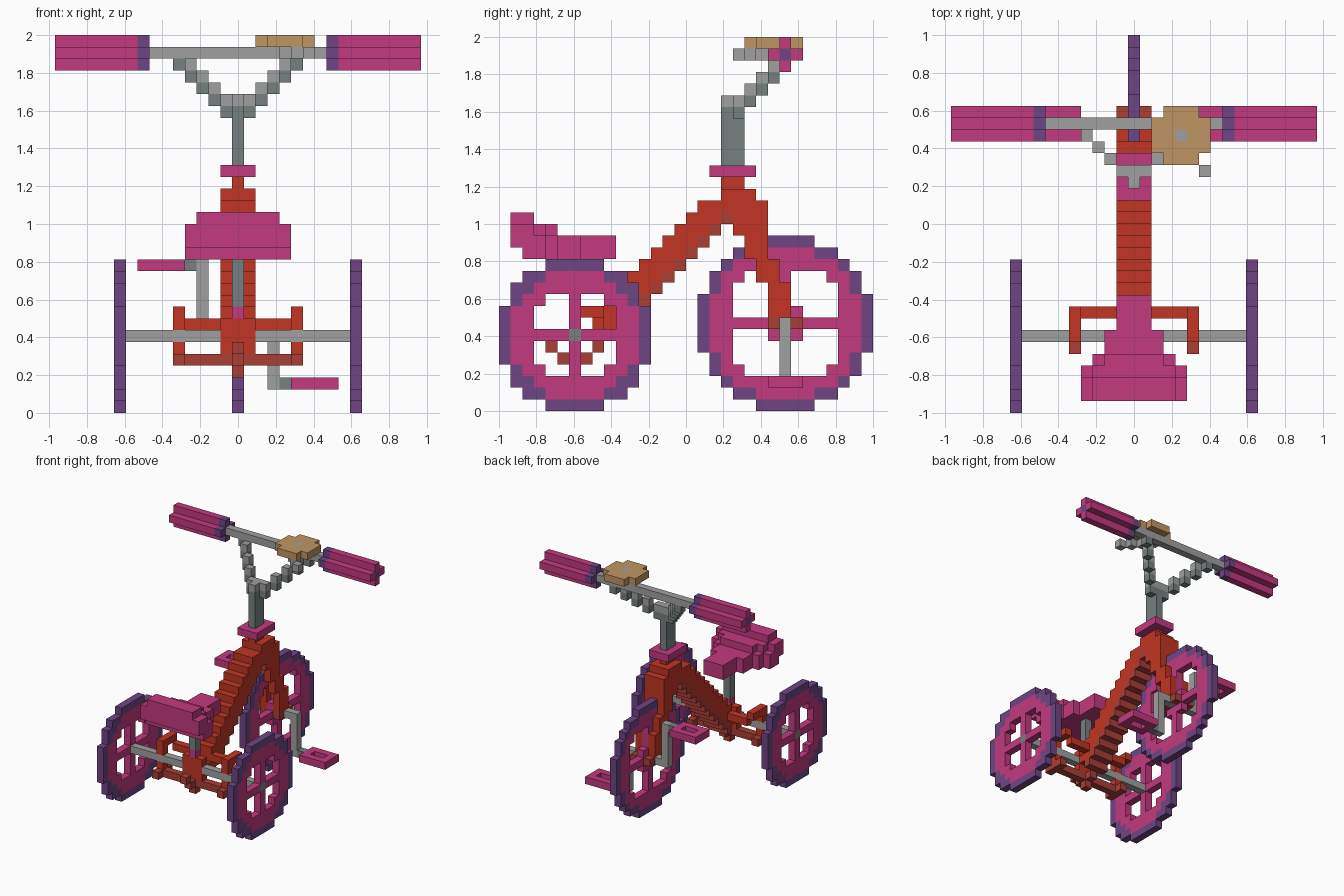
import bpy, bmesh
from itertools import product

U = 0.0625  # edge of one block

cube = bpy.data.objects.get("Cube")
if cube:
    bpy.data.objects.remove(cube, do_unlink=True)


def linear(h):
    return [((int(h[n:n + 2], 16) / 255 + 0.055) / 1.055) ** 2.4 for n in (0, 2, 4)] + [1]


MATS = {}
for name, code in dict(pink="C23A7E", purple="6E4585", red="C23523", dark_red="A83E35",
                       light_grey="A0A0A0", dark_grey="778080", tan="C09664").items():
    m = bpy.data.materials.new(name)
    m.use_nodes = True
    m.diffuse_color = linear(code)
    m.node_tree.nodes["Principled BSDF"].inputs["Base Color"].default_value = linear(code)
    MATS[name] = m

parts = {}   # part -> {cell: colour}
taken = set()


def put(part, colour, cells):
    """Add free cells to a part; earlier parts keep shared cells."""
    for c in cells:
        if c not in taken:
            taken.add(c)
            parts.setdefault(part, {})[c] = colour


def span(v):
    return range(v[0], v[1] + 1) if isinstance(v, tuple) else (v,)


def box(part, colour, x, y, z):
    put(part, colour, product(span(x), span(y), span(z)))


def both(part, colour, x, y, z):
    """Same box on the left and on the right side."""
    for side in (1, -1):
        put(part, colour, [(side * a, b, c) for a, b, c in product(span(x), span(y), span(z))])


def wheel(part, x, cy, r, hole, hub):
    """Spoked wheel standing on the ground: tyre, rim, cross spokes, hub."""
    for a, b in product(range(-r, r + 1), repeat=2):
        d = a * a + b * b
        if d > (r + 0.5) ** 2:
            continue
        if d > (r - 0.5) ** 2:
            put(part, "purple", [(x, cy + a, r + b)])
        elif d > hole or a == 0 or b == 0 or d <= hub:
            put(part, "pink", [(x, cy + a, r + b)])


# Rear axle and wheels
both("rear_axle", "dark_grey", 10, 6, 6)
both("rear_axle", "light_grey", (2, 9), 6, 6)
wheel("left_rear_wheel", 10, 6, 6, 13, 0)
wheel("right_rear_wheel", -10, 6, 6, 13, 0)

# Front wheel with axle, cranks and pedals
both("front_axle", "light_grey", (1, 3), 24, 7)
wheel("front_wheel", 0, 24, 7, 25, 2)
for side, lo, hi, foot in ((1, 2, 7, 2), (-1, 7, 12, 12)):
    name = "left" if side > 0 else "right"
    box(name + "_crank", "light_grey", 3 * side, 24, (lo, hi))
    box(name + "_crank", "dark_grey", 4 * side, 24, foot)
    for a, b in product(range(5, 9), (23, 24, 25)):
        if b != 24 or a in (5, 8):
            put(name + "_pedal", "pink", [(a * side, b, foot)])

# Seat post and saddle
box("seat_post", "pink", 0, 6, 8)
box("seat_post", "dark_grey", 0, 6, (9, 12))
for y in range(1, 10):
    w = 4 if y < 4 else 3 if y == 4 else 2 if y < 7 else 1
    box("seat", "pink", (-w, w), y, (14 if y == 1 else 13, 14))
    if y < 5:
        w = 4 if y < 3 else 6 - y
        box("seat", "pink", (-w, w), y, 15)
    if y < 3:
        box("seat", "pink", (-3, 3), y, 16)

# Sloping main tube with darker underside
for y in range(8, 20):
    top = 8 if y == 8 else min(y, 17)
    box("main_tube", "dark_red", (-1, 1), y, y - 3)
    box("main_tube", "red", (-1, 1), y, (y - 2, top))

# Head of the frame
box("frame_head", "red", 0, (19, 20), 19)
box("frame_head", "red", (-1, 1), (19, 21), 18)
box("frame_head", "red", (-1, 1), (19, 22), 17)
box("frame_head", "red", (-1, 1), (20, 22), (15, 16))

# Rear frame: cross bars, axle brackets, lower hook
box("rear_frame", "red", (-1, 1), 6, (5, 7))
box("rear_frame", "red", (-1, 1), 7, 6)
box("rear_frame", "red", (-4, 4), 8, 7)
both("rear_frame", "red", 5, (6, 8), 8)
both("rear_frame", "red", 5, 6, (5, 7))
both("rear_frame", "dark_red", 5, (5, 7), 4)
box("rear_frame", "dark_red", (-4, 4), 6, 4)
put("rear_frame", "dark_red", [(0, 7, 4), (0, 6, 3), (0, 5, 4), (0, 4, 5)])

# Fork legs on both sides of the front wheel
for y, z in ((21, (13, 14)), (22, (11, 12)), (23, (8, 10))):
    both("fork", "red", 1, (y, y + 1), z)
both("fork", "dark_red", 1, (23, 25), 7)

# Steering stem and its collar
box("stem_collar", "pink", (-1, 1), (18, 21), 20)
box("stem", "dark_grey", 0, (19, 20), (21, 25))
box("stem", "light_grey", 0, (19, 20), 26)

# Stepped arms that spread from the stem up to the bar
for t in range(1, 6):
    both("bar_arms", "dark_grey", t, 19 + t, 24 + t)
    if t < 5:
        both("bar_arms", "light_grey", t, 19 + t, 25 + t)

# Handlebar, grip collars and ribbed grips
box("handlebar", "light_grey", (-7, 7), 24, 30)
both("grip_collars", "purple", 8, 24, (29, 31))
both("grip_collars", "purple", 8, (23, 25), 30)
both("grips", "purple", (9, 15), 24, 30)
both("grips", "pink", (9, 15), 24, (29, 31))
both("grips", "pink", (9, 15), (23, 25), 30)

# Bell with its lever
put("bell_lever", "light_grey", [(6, 20, 30), (5, 21, 30), (4, 22, 30), (4, 23, 30)])
box("bell", "light_grey", 4, 23, 31)
box("bell", "tan", (3, 5), (21, 25), 31)
box("bell", "tan", (2, 6), (22, 24), 31)


def build(name, cells):
    """Turn the cells into a mesh of outer faces."""
    bm = bmesh.new()
    verts = {}
    colours = sorted(set(cells.values()))

    def vert(p):
        if p not in verts:
            verts[p] = bm.verts.new(((p[0] - 0.5) * U, p[1] * U - 1, p[2] * U))
        return verts[p]

    for c, colour in cells.items():
        for axis, s in product(range(3), (0, 1)):
            near = list(c)
            near[axis] += 2 * s - 1
            if tuple(near) in taken:
                continue
            corners = []
            for u, v in ((0, 0), (1, 0), (1, 1), (0, 1)):
                p = list(c)
                p[axis] += s
                p[(axis + 1) % 3] += u
                p[(axis + 2) % 3] += v
                corners.append(vert(tuple(p)))
            face = bm.faces.new(corners if s else corners[::-1])
            face.material_index = colours.index(colour)
    mesh = bpy.data.meshes.new(name)
    bm.to_mesh(mesh)
    bm.free()
    for colour in colours:
        mesh.materials.append(MATS[colour])
    bpy.context.collection.objects.link(bpy.data.objects.new(name, mesh))


for part, cells in parts.items():
    build(part, cells)
